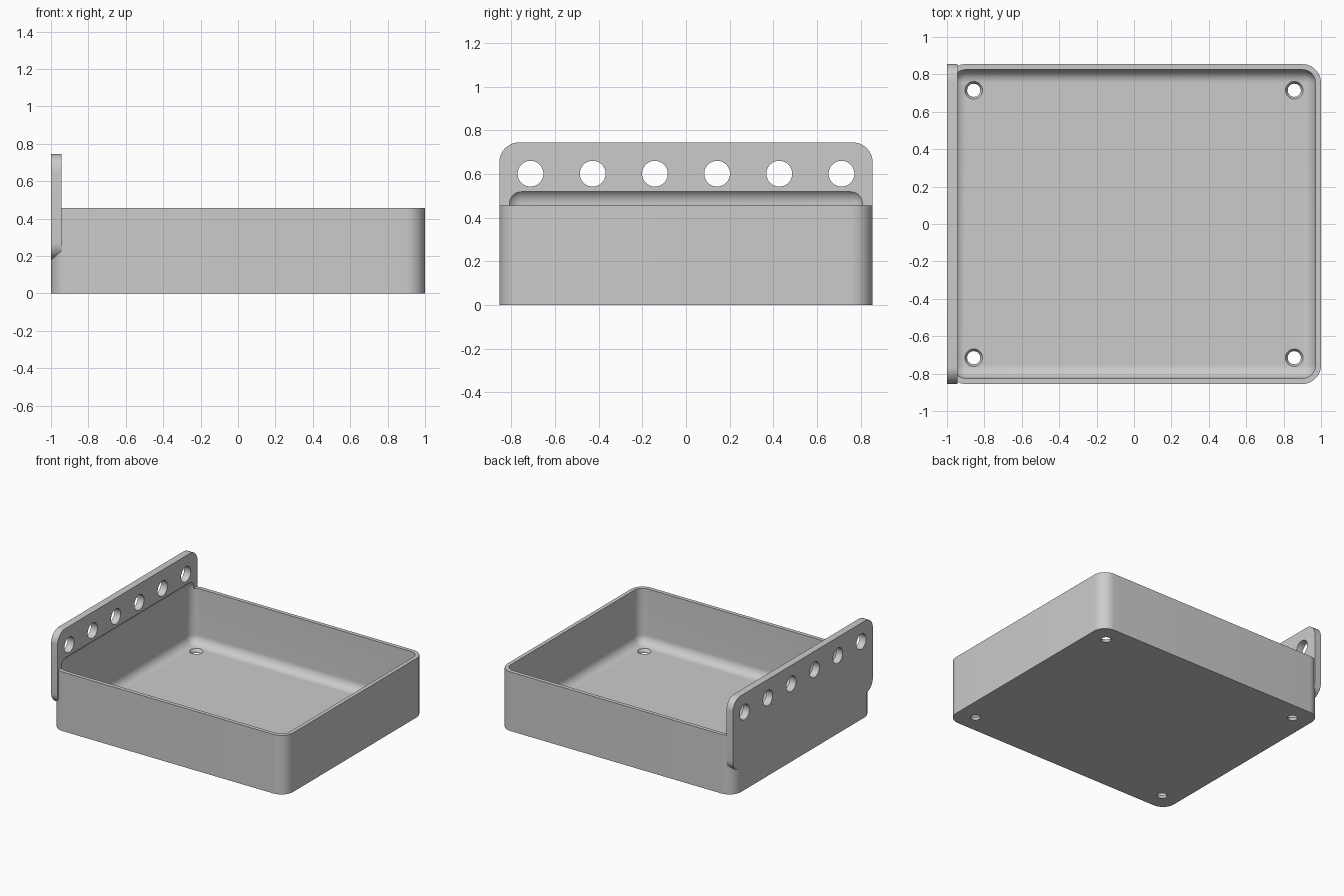
import bpy, bmesh, math
from mathutils import Matrix, Vector

if "Cube" in bpy.data.objects:
    bpy.data.objects.remove(bpy.data.objects["Cube"])

grey = bpy.data.materials.new("light_grey")
grey.diffuse_color = (0.6, 0.6, 0.6, 1)
grey.use_nodes = True
grey.node_tree.nodes["Principled BSDF"].inputs["Base Color"].default_value = grey.diffuse_color


def finish(name, bm):
    mesh = bpy.data.meshes.new(name)
    bmesh.ops.recalc_face_normals(bm, faces=bm.faces)
    bm.to_mesh(mesh)
    bm.free()
    mesh.materials.append(grey)
    obj = bpy.data.objects.new(name, mesh)
    bpy.context.collection.objects.link(obj)
    return obj


def rounded_box(name, lo, hi, radius, axes, segments=12):
    """Box from lo to hi; edges parallel to the given axes are rounded."""
    lo, hi = Vector(lo), Vector(hi)
    bm = bmesh.new()
    bmesh.ops.create_cube(bm, size=1, matrix=Matrix.Translation((lo + hi) / 2)
                          @ Matrix.Diagonal((*(hi - lo), 1)))
    edges = []
    for e in bm.edges:
        d = e.verts[1].co - e.verts[0].co
        if any(abs(d[a]) > 1e-5 for a in axes):
            edges.append(e)
    bmesh.ops.bevel(bm, geom=edges, offset=radius, segments=segments,
                    profile=0.5, affect='EDGES')
    return finish(name, bm)


def cone(name, centre, r1, r2, depth, along_x=False):
    bm = bmesh.new()
    m = Matrix.Translation(centre)
    if along_x:
        m = m @ Matrix.Rotation(math.pi / 2, 4, 'Y')
    bmesh.ops.create_cone(bm, cap_ends=True, segments=48, radius1=r1,
                          radius2=r2, depth=depth, matrix=m)
    return finish(name, bm)


def combine(target, other, operation):
    """Apply a boolean and remove the helper."""
    mod = target.modifiers.new("boolean", 'BOOLEAN')
    mod.operation, mod.solver, mod.object = operation, 'EXACT', other
    bpy.context.view_layer.update()
    dg = bpy.context.evaluated_depsgraph_get()
    mesh = bpy.data.meshes.new_from_object(target.evaluated_get(dg))
    target.modifiers.clear()
    target.data = mesh
    bpy.data.objects.remove(other)


# Tray body and the upright mounting plate on its left end
tray = rounded_box("tray", (-1, -0.855, 0), (1, 0.855, 0.457), 0.1, [2])
plate = rounded_box("mounting_plate", (-1, -0.855, 0.18),
                    (-0.945, 0.855, 0.745), 0.09, [0])
combine(tray, plate, 'UNION')

# Hollow with filleted floor, running up into the plate
cavity = rounded_box("cavity", (-0.97, -0.825, 0.03), (0.97, 0.825, 0.536),
                     0.07, [0, 1, 2])
combine(tray, cavity, 'DIFFERENCE')

# Row of six holes in the plate
for i in range(6):
    y = -0.7125 + i * 0.285
    combine(tray, cone("plate_hole", (-0.97, y, 0.602), 0.059, 0.059, 0.2, True),
            'DIFFERENCE')

# Countersunk holes in the floor corners
for x in (-0.857, 0.857):
    for y in (-0.715, 0.715):
        combine(tray, cone("floor_hole", (x, y, 0), 0.035, 0.035, 0.2), 'DIFFERENCE')
        combine(tray, cone("countersink", (x, y, 0.03), 0.035, 0.059, 0.04),
                'DIFFERENCE')

# Smooth fillets, sharp edges kept
bpy.ops.object.select_all(action='DESELECT')
tray.select_set(True)
bpy.context.view_layer.objects.active = tray
bpy.ops.object.shade_smooth_by_angle(angle=math.radians(30))
